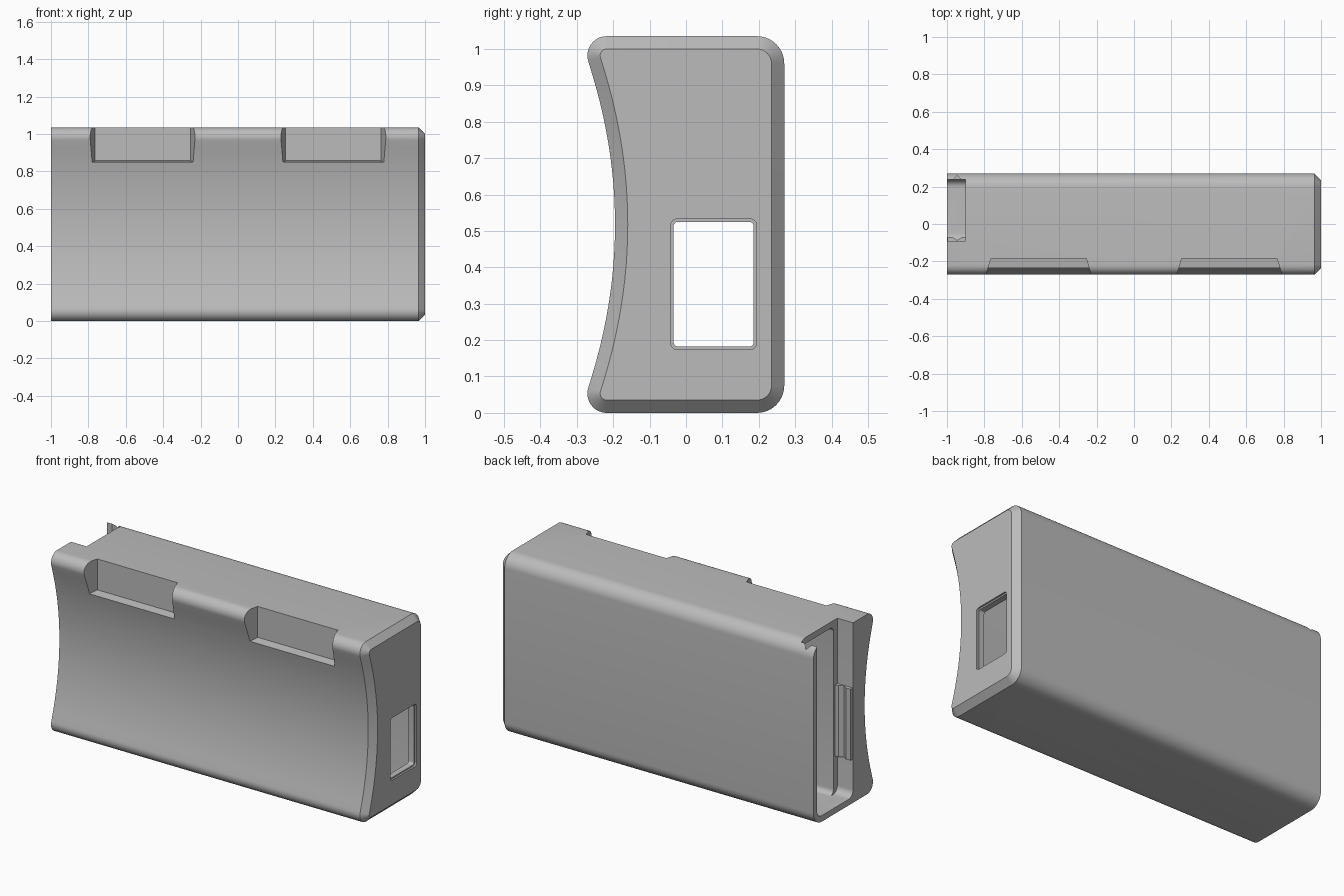
import bpy, bmesh, math
from mathutils import Vector

cube = bpy.data.objects.get("Cube")
if cube:
    bpy.data.objects.remove(cube, do_unlink=True)

H = 1.035          # overall height
MID = H / 2

grey = bpy.data.materials.new("plain grey")
grey.use_nodes = True
colour = (0.5, 0.5, 0.5, 1)
grey.diffuse_color = colour
grey.node_tree.nodes["Principled BSDF"].inputs["Base Color"].default_value = colour


def finish(name, bm):
    bmesh.ops.recalc_face_normals(bm, faces=bm.faces)
    mesh = bpy.data.meshes.new(name)
    bm.to_mesh(mesh)
    bm.free()
    mesh.materials.append(grey)
    obj = bpy.data.objects.new(name, mesh)
    bpy.context.collection.objects.link(obj)
    return obj


def prism(points, axis, start, end):
    """Extrude a 2D outline along x (points are y, z) or z (points are x, y)."""
    bm = bmesh.new()
    place = (lambda a, b: (start, a, b)) if axis == "x" else (lambda a, b: (a, b, start))
    face = bm.faces.new([bm.verts.new(place(a, b)) for a, b in points])
    new = bmesh.ops.extrude_face_region(bm, geom=[face])["geom"]
    shift = Vector((end - start, 0, 0)) if axis == "x" else Vector((0, 0, end - start))
    bmesh.ops.translate(bm, vec=shift, verts=[v for v in new if isinstance(v, bmesh.types.BMVert)])
    return bm


def box(x, y, z, radius=0):
    """Box between limits, with its edges along x rounded."""
    bm = prism([(y[0], z[0]), (y[1], z[0]), (y[1], z[1]), (y[0], z[1])], "x", *x)
    if radius:
        long = [e for e in bm.edges if abs(e.verts[0].co.x - e.verts[1].co.x) > 1e-4]
        bmesh.ops.bevel(bm, geom=long, offset=radius, segments=6, profile=0.5, affect="EDGES")
    return bm


def corner(cy, cz, r, a0, a1, n=10):
    angles = [math.radians(a0 + (a1 - a0) * i / n) for i in range(n + 1)]
    return [(cy + r * math.cos(a), cz + r * math.sin(a)) for a in angles]


def cut(target, bm):
    cutter = finish("cutter", bm)
    cutter.hide_render = True
    mod = target.modifiers.new("cut", "BOOLEAN")
    mod.operation = "DIFFERENCE"
    mod.solver = "EXACT"
    mod.object = cutter
    bpy.context.view_layer.objects.active = target
    bpy.ops.object.modifier_apply(modifier=mod.name)
    bpy.data.objects.remove(cutter, do_unlink=True)


# Casing: rounded back, hollow curved front, chamfered left end
upper = corner(0.195, H - 0.075, 0.075, 0, 90) + corner(-0.218, H - 0.053, 0.053, 90, 198)
lower = [(y, H - z) for y, z in reversed(upper)]
front_curve = []
for i in range(1, 24):
    t = 1 - 2 * i / 24
    front_curve.append((-0.195 - 0.0735 * t * t, MID + 0.447 * t))
bm = prism(upper + front_curve + lower, "x", -1, 0.965)
bmesh.ops.recalc_face_normals(bm, faces=bm.faces)
end = [f for f in bm.faces if f.normal.x > 0.9]
bmesh.ops.inset_region(bm, faces=end, thickness=0.035, depth=0, use_even_offset=True)
for v in end[0].verts:
    v.co.x = 1
casing = finish("casing", bm)

# Main cavity, and the lid slot open at the top of the right end
cut(casing, box((-0.95, 0.955), (-0.055, 0.225), (0.035, 1.0), 0.03))
cut(casing, box((-1.1, -0.9), (-0.09, 0.237), (0.035, 1.2), 0.04))

# Window in the left end, with a small chamfered rim
cut(casing, box((0.9, 1.1), (-0.034, 0.186), (0.182, 0.525), 0.012))
rim = box((0.99, 1.01), (-0.042, 0.194), (0.174, 0.533), 0.018)
cut(casing, rim)

# Four tapered pockets along the front edges
for cx in (-0.51, 0.51):
    for side in (-1, 1):
        bm = box((-0.295, 0.295), (-0.32, -0.185), (0.32, 0.6))
        for v in bm.verts:
            if v.co.y > -0.2:
                v.co.x *= 0.255 / 0.295
                if v.co.z < 0.5:
                    v.co.z += 0.02
            v.co.x += cx
            v.co.z = MID + side * v.co.z
        cut(casing, bm)

# Snap groove in the back wall of the slot
cut(casing, prism([(-0.975, 0.23), (-0.945, 0.26), (-0.915, 0.23)], "z", 0.25, 1.2))

# Notched lid rail on the front wall of the slot
rail = [(-0.998, -0.1), (-0.998, -0.07), (-0.97, -0.07), (-0.945, -0.088),
        (-0.92, -0.07), (-0.895, -0.07), (-0.895, -0.1)]
lid_rail = finish("lid_rail", prism(rail, "z", 0.25, 0.66))

# Smooth curved walls, keep edges crisp
for obj in (casing, lid_rail):
    bpy.ops.object.select_all(action="DESELECT")
    obj.select_set(True)
    bpy.context.view_layer.objects.active = obj
    bpy.ops.object.shade_smooth_by_angle(angle=math.radians(30))
